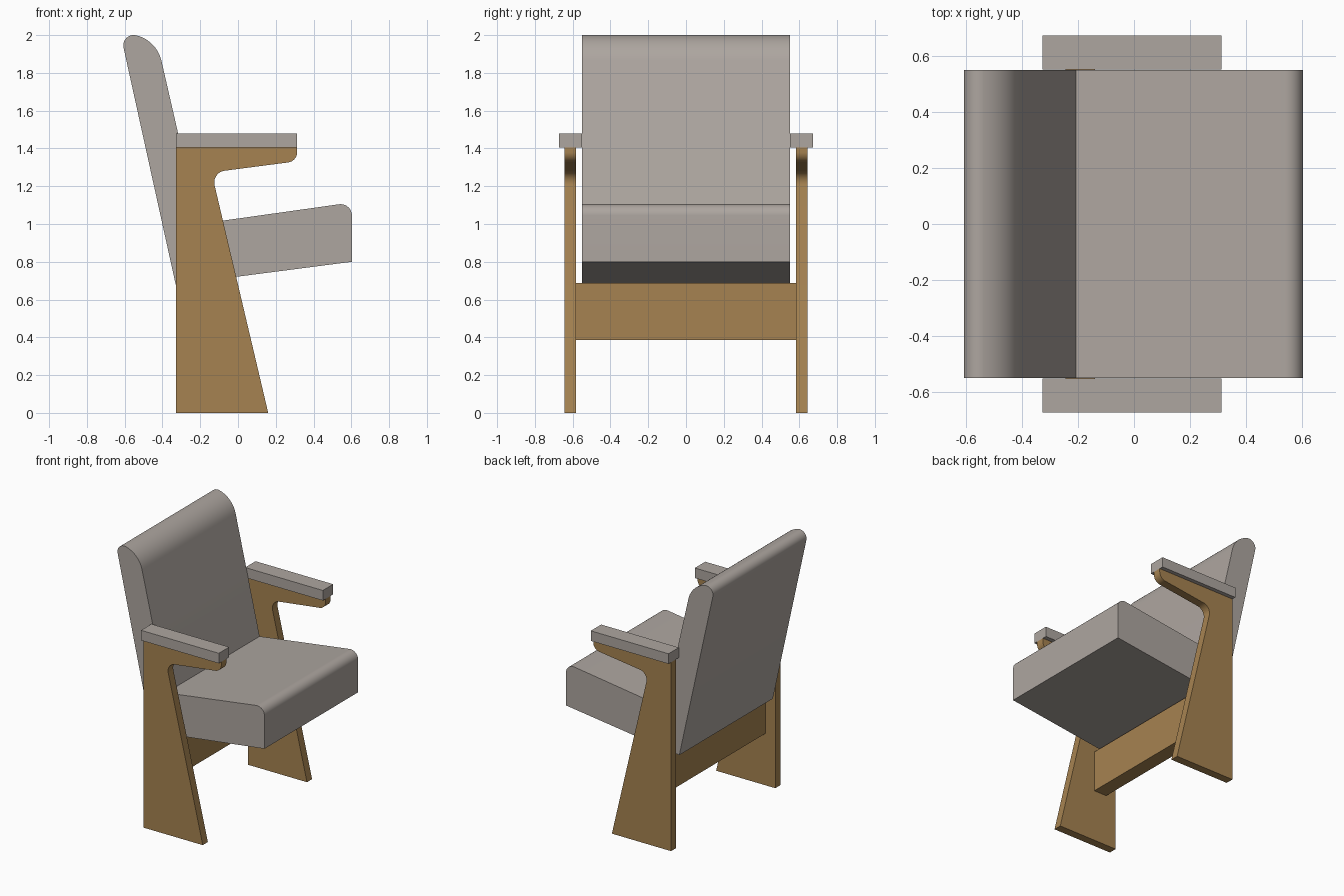
import bpy, bmesh, math
from mathutils import Vector

cube = bpy.data.objects.get("Cube")
if cube:
    bpy.data.objects.remove(cube, do_unlink=True)


def material(name, rgb):
    m = bpy.data.materials.new(name)
    m.use_nodes = True
    m.diffuse_color = (*rgb, 1)
    bsdf = next(n for n in m.node_tree.nodes if n.type == 'BSDF_PRINCIPLED')
    bsdf.inputs["Base Color"].default_value = (*rgb, 1)
    bsdf.inputs["Roughness"].default_value = 0.8
    return m


fabric = material("warm grey fabric", (0.42, 0.38, 0.35))
wood = material("oak wood", (0.38, 0.225, 0.082))


def rounded(corners, steps=12):
    """Outline from (x, z, radius) corners, each filleted with an arc."""
    out = []
    for i, (x, z, r) in enumerate(corners):
        p = Vector((x, z))
        if not r:
            out.append(p)
            continue
        a = (Vector(corners[i - 1][:2]) - p).normalized()
        b = (Vector(corners[(i + 1) % len(corners)][:2]) - p).normalized()
        half = a.angle(b) / 2
        centre = p + (a + b).normalized() * r / math.sin(half)
        start = p + a * r / math.tan(half) - centre
        end = p + b * r / math.tan(half) - centre
        sweep = start.angle(end)
        for k in range(steps + 1):
            t = k / steps
            arm = start * math.sin((1 - t) * sweep) + end * math.sin(t * sweep)
            out.append(centre + arm / math.sin(sweep))
    return out


def extrude_profile(name, corners, y0, y1, mat):
    """Solid made by sweeping a side outline across y."""
    bm = bmesh.new()
    face = bm.faces.new([bm.verts.new((p.x, y0, p.y)) for p in rounded(corners)])
    side = bmesh.ops.extrude_face_region(bm, geom=[face])
    verts = [g for g in side["geom"] if isinstance(g, bmesh.types.BMVert)]
    bmesh.ops.translate(bm, verts=verts, vec=(0, y1 - y0, 0))
    bmesh.ops.recalc_face_normals(bm, faces=bm.faces)
    mesh = bpy.data.meshes.new(name)
    bm.to_mesh(mesh)
    bm.free()
    mesh.materials.append(mat)
    ob = bpy.data.objects.new(name, mesh)
    bpy.context.collection.objects.link(ob)
    bpy.ops.object.select_all(action='DESELECT')
    ob.select_set(True)
    bpy.context.view_layer.objects.active = ob
    bpy.ops.object.shade_smooth_by_angle(angle=math.radians(30))
    return ob


def box(x0, x1, z0, z1):
    return [(x0, z0, 0), (x1, z0, 0), (x1, z1, 0), (x0, z1, 0)]


# Cushions: leaning back and tilted seat meeting along the back's front face
back = [(-0.33, 0.68, 0), (-0.625, 2.02, 0.055), (-0.43, 1.972, 0.18),
        (-0.207, 1.0, 0), (-0.135, 0.704, 0)]
seat = [(-0.207, 1.0, 0), (0.603, 1.114, 0.06), (0.603, 0.80, 0), (-0.135, 0.704, 0)]
extrude_profile("back_cushion", back, -0.55, 0.55, fabric)
extrude_profile("seat_cushion", seat, -0.55, 0.55, fabric)

# Side panels: tapered leg flowing into a cantilevered arm, with a padded rest
panel = [(-0.327, 0, 0), (0.16, 0, 0), (-0.14, 1.273, 0.063),
         (0.313, 1.332, 0.055), (0.313, 1.405, 0), (-0.327, 1.405, 0)]
for label, s in (("left", 1), ("right", -1)):
    extrude_profile(label + "_side_panel", panel, s * 0.583, s * 0.643, wood)
    extrude_profile(label + "_armrest", box(-0.327, 0.313, 1.405, 1.48),
                    s * 0.551, s * 0.673, fabric)

# Cross rail under the seat
extrude_profile("cross_rail", box(-0.245, -0.14, 0.385, 0.687), -0.583, 0.583, wood)
